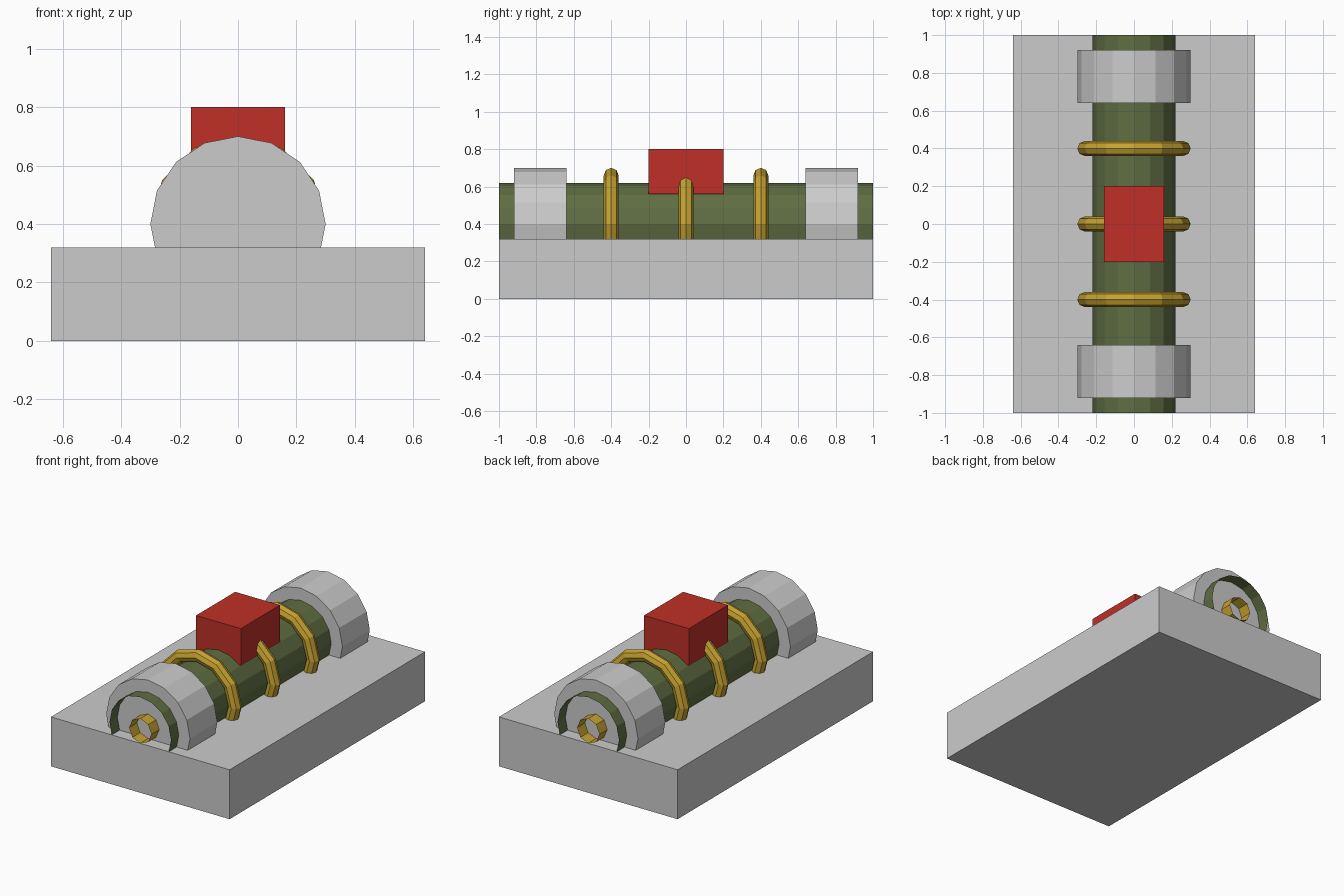
import bpy
from math import pi

if "Cube" in bpy.data.objects:
    bpy.data.objects.remove(bpy.data.objects["Cube"])


def material(name, rgb):
    m = bpy.data.materials.new(name)
    m.diffuse_color = (*rgb, 1)
    m.use_nodes = True
    m.node_tree.nodes["Principled BSDF"].inputs["Base Color"].default_value = m.diffuse_color
    return m


GREEN = material("green", (0.115, 0.152, 0.055))
GOLD = material("gold", (0.56, 0.36, 0.03))
RED = material("red", (0.52, 0.03, 0.02))


def finish(name, mat):
    ob = bpy.context.object
    ob.name = name
    if mat:
        ob.data.materials.append(mat)
    return ob


def box(name, size, centre, mat=None):
    bpy.ops.mesh.primitive_cube_add(size=1, location=centre)
    ob = finish(name, mat)
    ob.scale = size
    return ob


def rod(name, radius, sides, length, y=0, mat=None, caps='NGON'):
    # cylinder lying along y on the tube axis
    bpy.ops.mesh.primitive_cylinder_add(
        vertices=sides, radius=radius, depth=length, end_fill_type=caps,
        location=(0, y, AXIS_Z), rotation=(pi / 2, 0, 0))
    return finish(name, mat)


AXIS_Z = 0.4

# Base slab
box("base", (1.28, 2.0, 0.32), (0, 0, 0.16))

# Open outer tube and thin open core tube
rod("outer_tube", 0.22, 16, 2.0, mat=GREEN, caps='NOTHING')
rod("core_tube", 0.08, 8, 2.0, mat=GOLD, caps='NOTHING')

# Solid collars near both ends
for side, y in (("front", -0.78), ("back", 0.78)):
    rod(side + "_collar", 0.30, 16, 0.28, y)

# Rings around the tube
for label, y in (("front", -0.4), ("middle", 0), ("back", 0.4)):
    bpy.ops.mesh.primitive_torus_add(
        major_segments=12, minor_segments=8, major_radius=0.26,
        minor_radius=0.04, location=(0, y, AXIS_Z), rotation=(pi / 2, 0, 0))
    finish(label + "_ring", GOLD)

# Block on top
box("top_block", (0.32, 0.40, 0.24), (0, 0, 0.68), RED)
